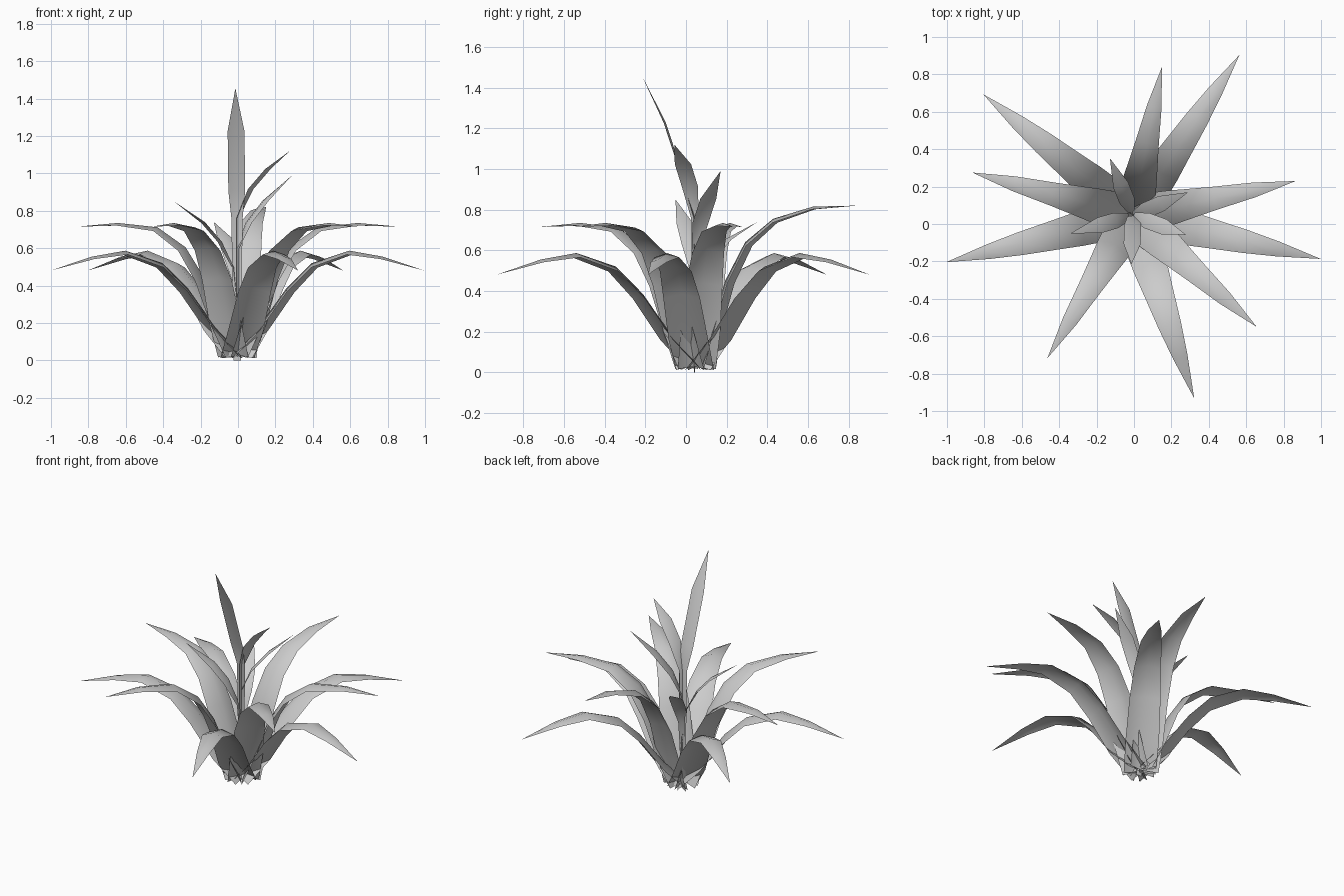
import bpy, math
from mathutils import Vector

CENTER = Vector((-0.005, 0.045, 0.0))


def leaf(name, angle, path, widths, fold):
    """Ridged blade: path holds (radius, height), widths are full widths per point."""
    a = math.radians(angle)
    out = Vector((math.cos(a), math.sin(a), 0))
    side = Vector((-math.sin(a), math.cos(a), 0))
    up = Vector((0, 0, 1))
    pts = [CENTER + out * r + up * z for r, z in path]
    verts, faces = [], []
    for i, w in enumerate(widths):
        t = (pts[min(i + 1, len(pts) - 1)] - pts[max(i - 1, 0)]).normalized()
        drop = side.cross(t) * w * fold      # edges fall away from the midrib
        verts += [pts[i] + side * w / 2 + drop, pts[i], pts[i] - side * w / 2 + drop]
    tip = len(verts)
    verts.append(pts[-1])
    for i in range(len(widths) - 1):
        k = 3 * i
        faces += [(k, k + 1, k + 4, k + 3), (k + 1, k + 2, k + 5, k + 4)]
    k = tip - 3
    faces += [(k, k + 1, tip), (k + 1, k + 2, tip)]
    me = bpy.data.meshes.new(name)
    me.from_pydata(verts, [], faces)
    for p in me.polygons:
        p.use_smooth = True
    ob = bpy.data.objects.new(name, me)
    bpy.context.collection.objects.link(ob)


blade = [0.19, 0.20, 0.185, 0.16, 0.125, 0.08]

# low drooping outer leaves
low = [(-0.02, 0.035), (0.12, 0.18), (0.27, 0.385), (0.41, 0.52), (0.615, 0.587), (0.80, 0.555), (1.03, 0.48)]
for a in (56.5, 141, 194, 288.5, 347):
    leaf("outer_leaf", a, low, blade, 0.17)

# raised middle leaves
mid = [(0.01, 0.03), (0.09, 0.21), (0.18, 0.44), (0.285, 0.605), (0.44, 0.712), (0.66, 0.735), (0.89, 0.715)]
for a in (165, 239, 318, 12):
    leaf("middle_leaf", a, mid, blade, 0.17)

# single upright back leaf
leaf("back_leaf", 79, [(0.03, 0.02), (0.075, 0.2), (0.15, 0.45), (0.25, 0.64), (0.39, 0.755), (0.59, 0.815), (0.81, 0.82)],
     blade, 0.17)

# young heart leaves, each rising up the axis then leaning out
heart = [
    (268, [(0, 0.0), (0, 0.4), (0.0, 0.76), (0.04, 0.91), (0.145, 1.23), (0.26, 1.455)]),
    (340, [(0, 0.02), (0, 0.4), (0.0, 0.76), (0.07, 0.92), (0.17, 1.03), (0.30, 1.12)]),
    (23, [(0, 0.02), (0, 0.35), (0.0, 0.6), (0.06, 0.74), (0.16, 0.86), (0.32, 0.99)]),
    (196, [(0, 0.02), (0, 0.3), (0.02, 0.5), (0.09, 0.64), (0.18, 0.74), (0.35, 0.85)]),
    (112, [(0, 0.02), (0, 0.25), (0.02, 0.43), (0.08, 0.56), (0.17, 0.66), (0.33, 0.74)]),
]
for i, (a, path) in enumerate(heart):
    w = [0.04, 0.05, 0.06, 0.09, 0.09] if i == 0 else [0.02, 0.03, 0.04, 0.085, 0.085]
    leaf("heart_leaf", a, path, w, 0.1)
